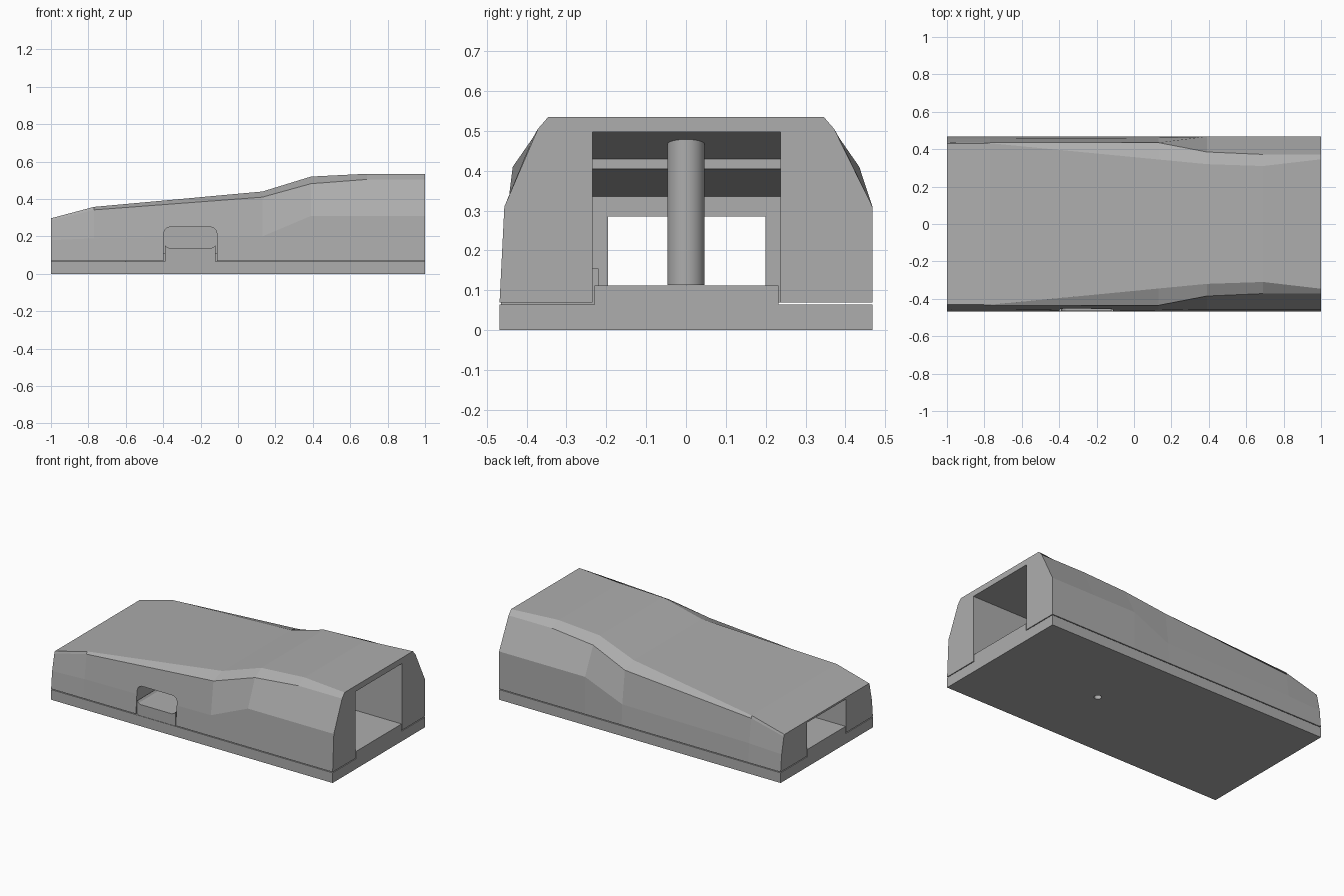
import bpy, bmesh, math

if "Cube" in bpy.data.objects:
    bpy.data.objects.remove(bpy.data.objects["Cube"])

grey = bpy.data.materials.new("plain_grey")
grey.diffuse_color = (0.42, 0.42, 0.42, 1)
grey.use_nodes = True
grey.node_tree.nodes["Principled BSDF"].inputs["Base Color"].default_value = grey.diffuse_color


def finish(name, bm):
    bmesh.ops.recalc_face_normals(bm, faces=bm.faces)
    me = bpy.data.meshes.new(name)
    bm.to_mesh(me)
    bm.free()
    me.materials.append(grey)
    ob = bpy.data.objects.new(name, me)
    bpy.context.collection.objects.link(ob)
    return ob


def loft(name, rings):
    """Solid through equal-length rings, capped at both ends."""
    bm = bmesh.new()
    rows = [[bm.verts.new(p) for p in r] for r in rings]
    n = len(rows[0])
    for a, b in zip(rows, rows[1:]):
        for i in range(n):
            j = (i + 1) % n
            bm.faces.new((a[i], a[j], b[j], b[i]))
    bm.faces.new(rows[0])
    bm.faces.new(rows[-1])
    return finish(name, bm)


def extrude_y(name, xz, y0, y1):
    return loft(name, [[(x, y, z) for x, z in xz] for y in (y0, y1)])


def rect(x0, x1, z0, z1):
    return [(x0, z0), (x1, z0), (x1, z1), (x0, z1)]


def rounded_rect(x0, x1, z0, z1, r, steps=6):
    pts = []
    for cx, cz, a0 in ((x1 - r, z1 - r, 0), (x0 + r, z1 - r, 90),
                       (x0 + r, z0 + r, 180), (x1 - r, z0 + r, 270)):
        for k in range(steps + 1):
            a = math.radians(a0 + 90 * k / steps)
            pts.append((cx + r * math.cos(a), cz + r * math.sin(a)))
    return pts


def cylinder(name, x, r, z0, z1, n=48):
    ring = [(x + r * math.cos(2 * math.pi * k / n), r * math.sin(2 * math.pi * k / n))
            for k in range(n)]
    return loft(name, [[(px, py, z) for px, py in ring] for z in (z0, z1)])


def boolean(ob, tool, op='DIFFERENCE', keep=False):
    m = ob.modifiers.new("cut", 'BOOLEAN')
    m.operation, m.solver, m.object = op, 'EXACT', tool
    bpy.context.view_layer.objects.active = ob
    bpy.ops.object.modifier_apply(modifier=m.name)
    if not keep:
        bpy.data.objects.remove(tool)


# Upper shell: x, crease z, crease y (left, right), shoulder (y, z), roof edge (y, z)
stations = [
    (-1.00, 0.18, 0.458, 0.458, 0.435, 0.285, 0.430, 0.297),
    (-0.77, 0.19, 0.458, 0.458, 0.437, 0.342, 0.432, 0.358),
    (0.13, 0.20, 0.461, 0.461, 0.435, 0.410, 0.345, 0.440),
    (0.39, 0.31, 0.456, 0.468, 0.385, 0.482, 0.320, 0.520),
    (0.69, 0.31, 0.456, 0.468, 0.372, 0.505, 0.310, 0.535),
    (1.00, 0.31, 0.456, 0.468, 0.372, 0.505, 0.346, 0.535),
]
rings = []
for x, cz, cl, cr, sy, sz, ty, tz in stations:
    rings.append([(x, -0.468, 0.07), (x, -cl, cz), (x, -sy, sz), (x, -ty, tz),
                  (x, ty, tz), (x, sy, sz), (x, cr, cz), (x, 0.468, 0.07)])
shell = loft("upper_shell", rings)

# Stepped channel running the length of the shell
channel = [(1.1, 0.03), (1.1, 0.498), (0.39, 0.498), (0.13, 0.43), (0.13, 0.405),
           (-0.61, 0.335), (-0.61, 0.03)]
boolean(shell, extrude_y("channel_cutter", channel, -0.235, 0.237))
boolean(shell, extrude_y("outlet_cutter", rect(-1.1, -0.6, 0.03, 0.285), -0.196, 0.2))

# Side window and the notch below it
wx0, wx1 = -0.397, -0.113
boolean(shell, extrude_y("window_cutter",
                         rounded_rect(wx0, wx1, 0.137, 0.25, 0.035), -0.6, -0.2))
boolean(shell, extrude_y("notch_cutter", rect(wx0, wx1, 0.03, 0.18), -0.6, -0.2))

# Base plate with raised floor and window sill tab
base = extrude_y("base_plate", rect(-1, 1, 0, 0.065), -0.468, 0.468)
boolean(base, extrude_y("floor", rect(-0.605, 1, 0.03, 0.112), -0.23, 0.232), 'UNION')
boolean(base, extrude_y("outlet_floor", rect(-1, -0.55, 0.03, 0.112), -0.191, 0.195), 'UNION')
tx0, tx1 = wx0 + 0.006, wx1 - 0.006
tab = [(tx0, 0.03), (tx1, 0.03), (tx1, 0.155), (tx1 - 0.01, 0.143),
       (tx1 - 0.025, 0.137), (tx0 + 0.025, 0.137), (tx0 + 0.01, 0.143), (tx0, 0.155)]
boolean(base, extrude_y("sill_tab", tab, -0.465, -0.22), 'UNION')

# Screw post, trimmed by the sloping ceiling, with a blind screw hole
post = cylinder("screw_post", 0.27, 0.047, 0.113, 0.6)
slope = (0.498 - 0.43) / 0.26
for v in post.data.vertices:
    if v.co.z > 0.3:
        v.co.z = 0.43 + slope * (v.co.x - 0.13) + 0.002
hole = cylinder("screw_hole_cutter", 0.27, 0.022, -0.1, 0.38, 32)
boolean(base, hole, keep=True)
boolean(post, hole)

# Keep edges sharp, smooth the round parts
for ob in (shell, base, post):
    bpy.ops.object.select_all(action='DESELECT')
    ob.select_set(True)
    bpy.context.view_layer.objects.active = ob
    if ob is post:
        bpy.ops.object.shade_smooth_by_angle(angle=math.radians(30))
    else:
        bpy.ops.object.shade_flat()
